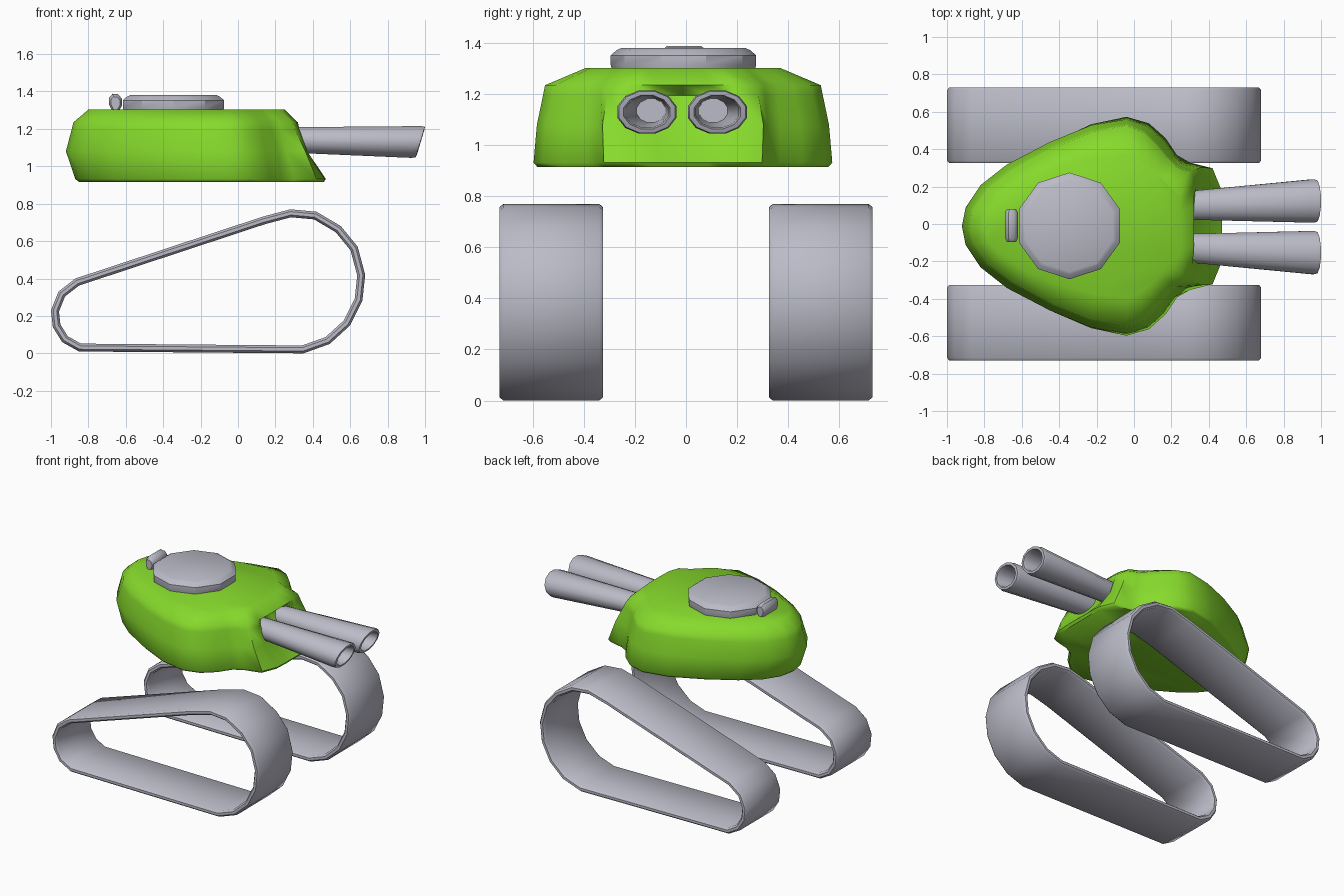
import bpy, math
from mathutils import Vector

if "Cube" in bpy.data.objects:
    bpy.data.objects.remove(bpy.data.objects["Cube"])


def material(name, rgb):
    m = bpy.data.materials.new(name)
    m.diffuse_color = (*rgb, 1)
    m.use_nodes = True
    m.node_tree.nodes["Principled BSDF"].inputs["Base Color"].default_value = m.diffuse_color
    return m


GREEN = material("bright green", (0.24, 0.70, 0.025))
GREY = material("light grey", (0.50, 0.50, 0.58))


def loft(name, rings, mat, closed=False, angle=40):
    """Skin equal-length rings; cap the ends, or join last ring to first."""
    n, m = len(rings[0]), len(rings)
    verts = [tuple(p) for r in rings for p in r]
    faces = []
    for j in range(m if closed else m - 1):
        a, b = j * n, ((j + 1) % m) * n
        for i in range(n):
            k = (i + 1) % n
            faces.append((a + i, a + k, b + k, b + i))
    if not closed:
        faces.append(tuple(reversed(range(n))))
        faces.append(tuple(range((m - 1) * n, m * n)))
    me = bpy.data.meshes.new(name)
    me.from_pydata(verts, [], faces)
    ob = bpy.data.objects.new(name, me)
    bpy.context.collection.objects.link(ob)
    me.materials.append(mat)
    bpy.ops.object.select_all(action='DESELECT')
    bpy.context.view_layer.objects.active = ob
    ob.select_set(True)
    bpy.ops.object.mode_set(mode='EDIT')
    bpy.ops.mesh.select_all(action='SELECT')
    bpy.ops.mesh.normals_make_consistent(inside=False)
    bpy.ops.object.mode_set(mode='OBJECT')
    bpy.ops.object.shade_smooth_by_angle(angle=math.radians(angle))
    return ob


# Tracks: side outline swept as a thin band with softened edges
OUTLINE = [(-0.87, 0.40), (0.13, 0.73), (0.28, 0.77), (0.42, 0.757), (0.55, 0.68),
           (0.64, 0.57), (0.68, 0.42), (0.665, 0.28), (0.60, 0.15), (0.49, 0.05),
           (0.35, 0.0), (-0.85, 0.01), (-0.94, 0.06), (-0.99, 0.14), (-1.0, 0.23),
           (-0.96, 0.33)]


def inset(points, d):
    """Move a clockwise outline inward by d."""
    out = []
    for i, p in enumerate(points):
        p = Vector(p)
        e1 = (p - Vector(points[i - 1])).normalized()
        e2 = (Vector(points[(i + 1) % len(points)]) - p).normalized()
        n1, n2 = Vector((e1.y, -e1.x)), Vector((e2.y, -e2.x))
        out.append(p + (n1 + n2) * (d / (1 + n1.dot(n2))))
    return out


Y0, Y1, B = 0.325, 0.73, 0.015
BAND = [(0, Y0 + B), (0, Y1 - B), (0.012, Y1), (0.03, Y1),
        (0.042, Y1 - B), (0.042, Y0 + B), (0.03, Y0), (0.012, Y0)]
for side, label in ((1, "left"), (-1, "right")):
    rings = [[(q.x, side * y, q.y) for q in inset(OUTLINE, d)] for d, y in BAND]
    loft(label + "_track", rings, GREY, closed=True, angle=50)

# Turret: half outlines, rear to nose, at four heights, mirrored across y
LOW = [(-.87, 0), (-.85, .1), (-.78, .21), (-.65, .32), (-.45, .44), (-.23, .545),
       (-.04, .585), (.08, .55), (.17, .47), (.23, .38), (.30, .34), (.42, .31),
       (.465, .2), (.47, .1), (.47, 0)]
MID = [(-.92, 0), (-.90, .1), (-.82, .22), (-.68, .33), (-.45, .45), (-.23, .54),
       (-.04, .572), (.07, .535), (.15, .46), (.21, .38), (.26, .33), (.36, .315),
       (.37, .21), (.33, .12), (.32, 0)]
HIGH = [(-.88, 0), (-.86, .09), (-.78, .20), (-.65, .30), (-.43, .42), (-.23, .50),
        (-.04, .54), (.05, .50), (.12, .43), (.17, .37), (.22, .32), (.29, .29),
        (.315, .2), (.32, .1), (.32, 0)]
TOP = [(-.8, 0), (-.78, .08), (-.71, .16), (-.58, .24), (-.4, .31), (-.22, .36),
       (-.04, .38), (.03, .36), (.08, .32), (.12, .28), (.16, .25), (.22, .22),
       (.245, .15), (.25, .08), (.25, 0)]
# recessed gun pocket just below the upper nose edge
POCKET = [((a[0] + 3 * b[0]) / 4 if i < 13 else 0.27, (a[1] + 3 * b[1]) / 4)
          for i, (a, b) in enumerate(zip(MID, HIGH))]
BASE = [(x * 0.975, y * 0.975) for x, y in LOW]
CY = -0.012


def full_ring(half, z):
    left = [(x, CY + y, z) for x, y in half]
    right = [(x, CY - y, z) for x, y in half[-2:0:-1]]
    return left + right


loft("turret", [full_ring(h, z) for h, z in
                ((BASE, .915), (LOW, .932), (MID, 1.08), (POCKET, 1.195),
                 (HIGH, 1.235), (TOP, 1.303))], GREEN, angle=55)


def circle(cx, cy, z, r, n=10):
    return [(cx + r * math.cos(math.pi / 2 + i * math.tau / n),
             cy + r * math.sin(math.pi / 2 + i * math.tau / n), z) for i in range(n)]


# Roof hatch: ten-sided lid with a sloped rim
loft("hatch", [circle(-0.345, -0.01, z, r) for z, r in
               ((1.28, .275), (1.315, .285), (1.352, .285), (1.372, .262), (1.38, .245))],
     GREY, angle=35)

# Hatch hinge: rounded bar behind the lid
hinge_section = [(-.69, 1.33), (-.69, 1.365), (-.67, 1.388), (-.64, 1.385),
                 (-.62, 1.36), (-.62, 1.325), (-.64, 1.29), (-.67, 1.29)]
loft("hatch_hinge", [[(-.655 + (x + .655) * s, y, 1.335 + (z - 1.335) * s)
                      for x, z in hinge_section]
                     for y, s in ((-.095, .7), (-.075, 1), (.06, 1), (.08, .7))], GREY)


# Guns: flared oval tubes with a raked, hollow muzzle
def gun_ring(side, x, y, z, ry, rz, rake, n=12):
    pts = []
    for i in range(n):
        a = (i + 0.5) * math.tau / n
        dz = rz * math.sin(a)
        pts.append((x + rake * dz, -0.015 + side * y + ry * math.cos(a), z + dz))
    return pts


for side, label in ((1, "left"), (-1, "right")):
    loft(label + "_gun", [gun_ring(side, *v) for v in (
        (.25, .113, 1.14, .078, .070, 0),
        (.34, .116, 1.14, .082, .072, 0),
        (.955, .138, 1.13, .120, .088, .3),
        (.975, .138, 1.13, .114, .084, .3),
        (.977, .138, 1.13, .094, .068, .3),
        (.955, .138, 1.13, .086, .062, .3),
        (.50, .122, 1.135, .058, .048, 0))], GREY)
